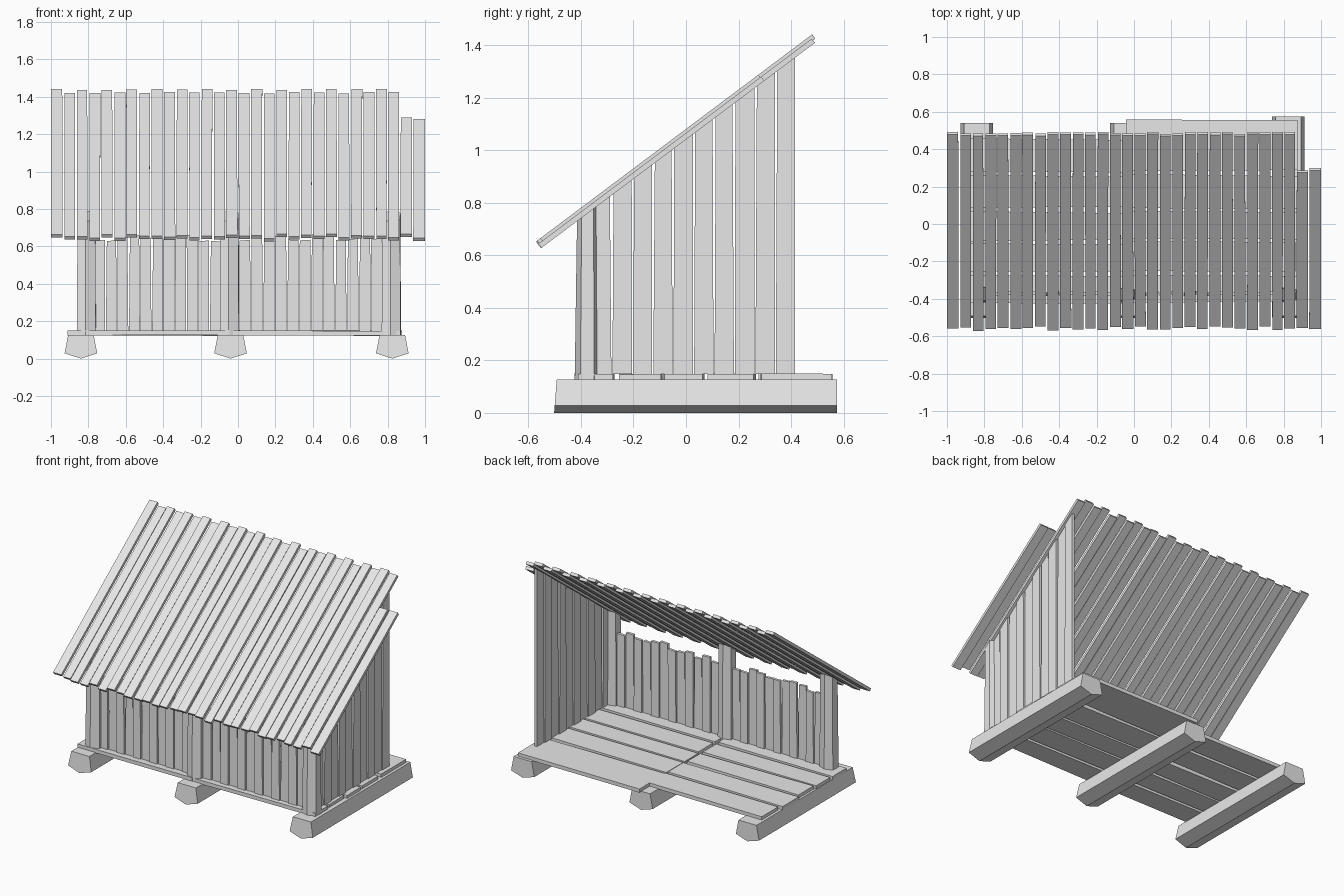
import bpy, bmesh, random
from mathutils import Vector

random.seed(4)
if "Cube" in bpy.data.objects:
    bpy.data.objects.remove(bpy.data.objects["Cube"], do_unlink=True)

# One plain pale wood colour
wood = bpy.data.materials.new("pale_grey_wood")
wood.use_nodes = True
wood.diffuse_color = (0.8, 0.8, 0.8, 1)
wood.node_tree.nodes["Principled BSDF"].inputs["Base Color"].default_value = (0.8, 0.8, 0.8, 1)


def jit(a):
    return random.uniform(-a, a)


def loft(name, lower, upper):
    """Closed solid between two matching polygons."""
    bm = bmesh.new()
    a = [bm.verts.new(p) for p in lower]
    b = [bm.verts.new(p) for p in upper]
    n = len(a)
    bm.faces.new(a)
    bm.faces.new(b)
    for i in range(n):
        j = (i + 1) % n
        bm.faces.new((a[i], a[j], b[j], b[i]))
    bmesh.ops.recalc_face_normals(bm, faces=bm.faces)
    mesh = bpy.data.meshes.new(name)
    bm.to_mesh(mesh)
    bm.free()
    mesh.materials.append(wood)
    obj = bpy.data.objects.new(name, mesh)
    bpy.context.collection.objects.link(obj)
    return obj


def prism(name, outline, push):
    pts = [Vector(p) for p in outline]
    return loft(name, pts, [p + Vector(push) for p in pts])


def roof_z(y, drop=0.0):
    return 0.65 + 0.75 * (y + 0.575) - drop


# Foundation beams with a keeled underside
for side, x, back in (("right", -0.84, 0.54), ("middle", -0.04, 0.54), ("left", 0.825, 0.575)):
    section = [(-0.068, 0.127), (0.068, 0.127), (0.087, 0.028), (0, 0), (-0.087, 0.028)]
    loft(side + "_foundation_beam",
         [(x + u, -0.5 + 0.08 * (z - 0.03), z) for u, z in section],
         [(x + u, back, z) for u, z in section])

# Floor boards: two rows of uneven boards meeting over the middle beam
rows = {
    "right": (-0.9, -0.045, [-0.43, -0.27, -0.1, 0.075, 0.27, 0.46]),
    "left": (-0.035, 0.87, [-0.43, -0.265, -0.09, 0.075, 0.27, 0.56]),
}
for side, (x0, x1, edges) in rows.items():
    for i, (y0, y1) in enumerate(zip(edges, edges[1:])):
        g = [random.uniform(0.003, 0.02) for _ in range(4)]
        xa, xb = x0 + jit(0.012), x1 + jit(0.008)
        prism(f"{side}_floor_board_{i}",
              [(xa, y0 + g[0], 0.124), (xb, y0 + g[1], 0.124 + jit(0.003)),
               (xb, y1 - g[2], 0.124), (xa, y1 - g[3] * 0.4, 0.124)],
              (0, 0, 0.025))

# Corner and middle posts, rough six-sided, cut to the roof slope
hexagon = [(-0.048, -0.03), (-0.005, -0.046), (0.046, -0.025),
           (0.048, 0.028), (0.004, 0.046), (-0.046, 0.03)]
for side, x in (("right", -0.81), ("middle", -0.045), ("left", 0.82)):
    base = [(x + u * 1.08, -0.378 + v, 0.125) for u, v in hexagon]
    top = [(x + u, -0.376 + v * 0.85, roof_z(-0.376 + v * 0.85, 0.038)) for u, v in hexagon]
    loft(side + "_front_post", base, top)

# Low front wall: upright boards with a ragged top, stopping short of the roof
for side, start, end, count in (("right", -0.77, -0.09, 11), ("left", 0.005, 0.775, 12)):
    step = (end - start) / count
    for i in range(count):
        x0 = start + i * step
        x1 = x0 + step
        y = -0.385 + (0.008 if i % 2 else 0)
        h = 0.645 + jit(0.018)
        prism(f"{side}_front_wall_board_{i}",
              [(x0 + 0.002, y, 0.148), (x1 - 0.002, y, 0.148),
               (x1 - random.uniform(0.001, 0.007), y, h + jit(0.004)),
               (x0 + random.uniform(0.001, 0.007), y, h)],
              (0, 0.018, 0))

# Tall side wall: upright boards cut to the roof slope
count, start, end = 10, -0.36, 0.418
step = (end - start) / count
for i in range(count):
    y0 = start + i * step + 0.002
    y1 = start + (i + 1) * step - 0.002
    t0, t1 = y0 + random.uniform(0, 0.006), y1 - random.uniform(0, 0.006)
    x = 0.822 + (0.007 if i % 2 else 0)
    prism(f"side_wall_board_{i}",
          [(x, y0, 0.148), (x, y1, 0.148),
           (x, t1, roof_z(t1, 0.036)), (x, t0, roof_z(t0, 0.036))],
          (0.018, 0, 0))

# Roof: sloping boards, every other one raised, the last two cut short
normal = Vector((0, -0.6, 0.8))
count = 30
step = 2 / count
for i in range(count):
    raised = i % 2 == 0
    x0 = -1 + i * step + (0 if i == 0 else 0.002)
    x1 = -1 + (i + 1) * step - (0 if i == count - 1 else 0.002)
    low = -0.563 + jit(0.009)
    high = (0.476 if raised else 0.467) + jit(0.005)
    if i >= count - 2:
        high = 0.275 + jit(0.004)
    drop = normal * (0 if raised else -0.012)
    a, b, c, d = (random.uniform(0, 0.005) for _ in range(4))
    if i == 0:
        a = d = 0
    if i == count - 1:
        b = c = 0
    outline = [Vector((x, y, roof_z(y))) + drop for x, y in
               ((x0 + a, low), (x1 - b, low), (x1 - c, high), (x0 + d, high))]
    prism(f"roof_board_{i}", outline, normal * -0.02)
